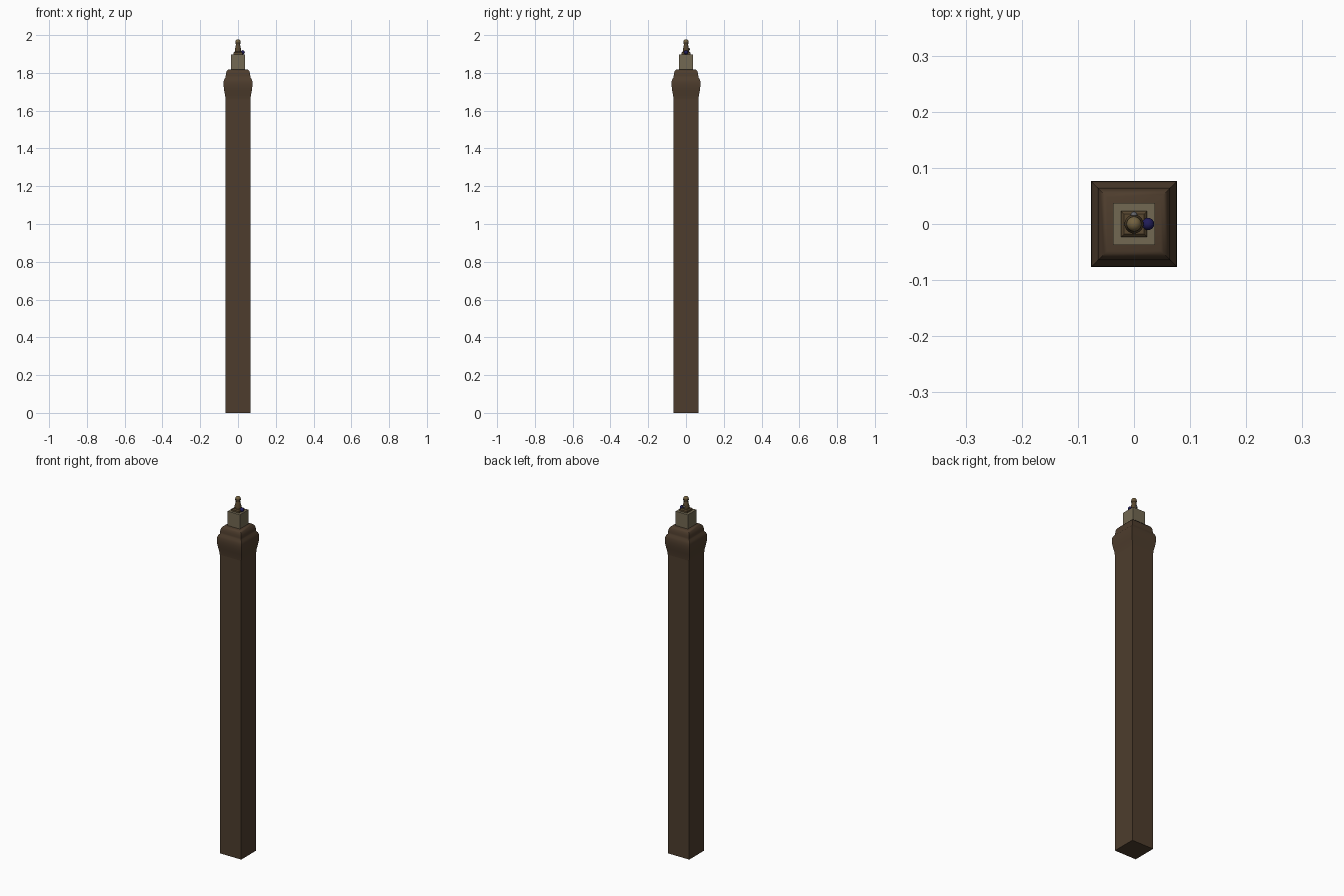
import bpy, bmesh, math
from mathutils import Matrix

if "Cube" in bpy.data.objects:
    bpy.data.objects.remove(bpy.data.objects["Cube"])


def material(name, rgb):
    m = bpy.data.materials.new(name)
    m.diffuse_color = (*rgb, 1)
    m.use_nodes = True
    m.node_tree.nodes["Principled BSDF"].inputs["Base Color"].default_value = m.diffuse_color
    return m


wood = material("dark_wood", (0.075, 0.046, 0.026))
stone = material("pale_stone", (0.17, 0.14, 0.085))
bronze = material("bronze", (0.10, 0.065, 0.03))
brass = material("brass", (0.17, 0.12, 0.05))
blue = material("blue_glass", (0.015, 0.012, 0.10))
grey = material("grey_metal", (0.13, 0.13, 0.14))


def loft(name, profile, sides, mat, centre=(0, 0), smooth=True):
    """Stack regular rings of (half_width, z); four sides give a square section."""
    bm = bmesh.new()
    k = math.sqrt(2) if sides == 4 else 1
    rings = []
    for r, z in profile:
        angles = [math.tau * (i + 0.5) / sides for i in range(sides)]
        rings.append([bm.verts.new((centre[0] + k * r * math.cos(a),
                                    centre[1] + k * r * math.sin(a), z)) for a in angles])
    for a, b in zip(rings, rings[1:]):
        for i in range(sides):
            j = (i + 1) % sides
            bm.faces.new((a[i], a[j], b[j], b[i]))
    bm.faces.new(rings[0][::-1])
    bm.faces.new(rings[-1])
    return finish(name, bm, mat, smooth)


def ball(name, radius, centre, mat):
    bm = bmesh.new()
    bmesh.ops.create_uvsphere(bm, u_segments=16, v_segments=10, radius=radius,
                              matrix=Matrix.Translation(centre))
    return finish(name, bm, mat, True)


def finish(name, bm, mat, smooth):
    me = bpy.data.meshes.new(name)
    bm.to_mesh(me)
    bm.free()
    me.materials.append(mat)
    ob = bpy.data.objects.new(name, me)
    bpy.context.collection.objects.link(ob)
    if smooth:
        bpy.ops.object.select_all(action='DESELECT')
        ob.select_set(True)
        bpy.context.view_layer.objects.active = ob
        bpy.ops.object.shade_smooth_by_angle(angle=math.radians(35))
    return ob


# Square shaft
loft("post_shaft", [(0.066, 0), (0.066, 1.66)], 4, wood, smooth=False)

# Swelling capital with stepped, rounded top
loft("post_capital", [(0.066, 1.66), (0.068, 1.68), (0.072, 1.70), (0.075, 1.72),
                      (0.0768, 1.74), (0.0755, 1.757), (0.072, 1.768), (0.066, 1.776),
                      (0.065, 1.785), (0.064, 1.797), (0.060, 1.809), (0.053, 1.817),
                      (0.048, 1.819)], 4, wood)

# Pale block on the capital
loft("top_block", [(0.0375, 1.817), (0.0375, 1.898)], 4, stone, smooth=False)

# Finial: square plinth, tapered body and round knob
loft("finial_plinth", [(0.023, 1.898), (0.023, 1.907), (0.018, 1.912)], 4, bronze, smooth=False)
loft("finial_body", [(0.016, 1.91), (0.017, 1.925), (0.013, 1.94), (0.011, 1.952),
                     (0.014, 1.957), (0.014, 1.963)], 16, bronze)
ball("finial_knob", 0.0135, (0, 0, 1.9645), brass)

# Small ornaments beside the finial
ball("blue_bead", 0.011, (0.025, 0, 1.909), blue)
ball("grey_bead", 0.006, (0, 0.016, 1.925), grey)
